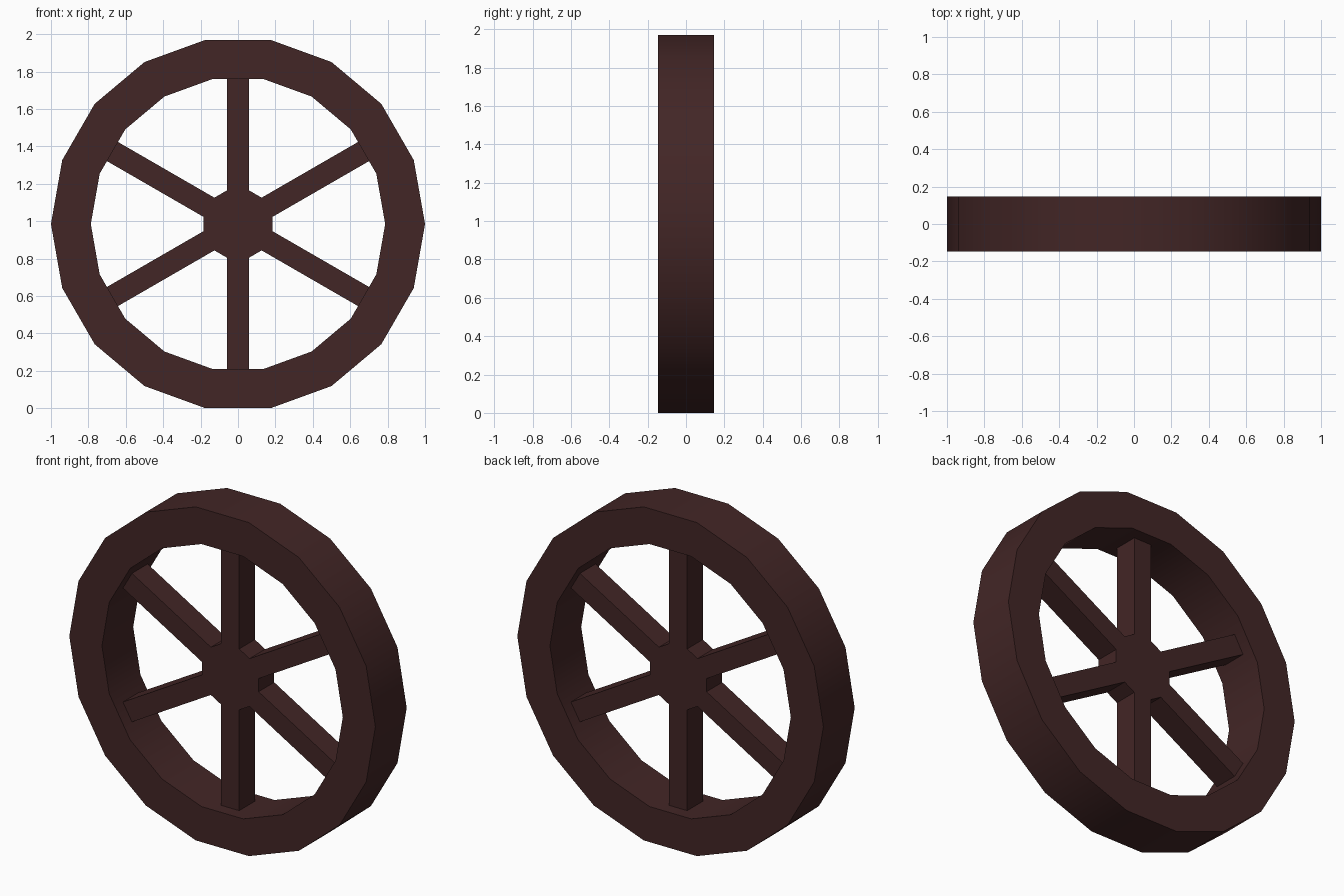
import bpy
import bmesh
from math import cos, sin, radians, pi
from mathutils import Matrix

cube = bpy.data.objects.get("Cube")
if cube:
    bpy.data.objects.remove(cube, do_unlink=True)

CENTRE_Z = sin(radians(80))   # an 18-sided rim of radius 1 resting on a flat
RIM_SIDES = 18
RIM_INNER = 0.787
RIM_HALF_DEPTH = 0.146
HUB_RADIUS = 0.214
SPOKE_WIDTH = 0.118
SPOKE_DEPTH = 0.146
SPOKE_START, SPOKE_END = 0.17, 0.78

wood = bpy.data.materials.new("dark brown wood")
wood.use_nodes = True
colour = (0.055, 0.019, 0.019, 1)
wood.diffuse_color = colour
bsdf = wood.node_tree.nodes["Principled BSDF"]
bsdf.inputs["Base Color"].default_value = colour
bsdf.inputs["Roughness"].default_value = 0.8


def add_part(name, bm):
    """Turn a bmesh into a named object at the wheel centre."""
    bmesh.ops.recalc_face_normals(bm, faces=bm.faces)
    mesh = bpy.data.meshes.new(name)
    bm.to_mesh(mesh)
    bm.free()
    mesh.materials.append(wood)
    obj = bpy.data.objects.new(name, mesh)
    obj.location.z = CENTRE_Z
    bpy.context.collection.objects.link(obj)
    return obj


def ring(bm, radius, y, sides):
    step = 2 * pi / sides
    return [bm.verts.new((radius * cos(i * step), y, radius * sin(i * step)))
            for i in range(sides)]


# Rim: a rectangular section carried round the wheel
bm = bmesh.new()
loops = [ring(bm, r, y, RIM_SIDES) for r, y in (
    (1, -RIM_HALF_DEPTH), (1, RIM_HALF_DEPTH),
    (RIM_INNER, RIM_HALF_DEPTH), (RIM_INNER, -RIM_HALF_DEPTH))]
for k, a in enumerate(loops):
    b = loops[(k + 1) % len(loops)]
    for i in range(RIM_SIDES):
        j = (i + 1) % RIM_SIDES
        bm.faces.new((a[i], a[j], b[j], b[i]))
rim = add_part("rim", bm)
bpy.ops.object.select_all(action="DESELECT")
rim.select_set(True)
bpy.context.view_layer.objects.active = rim
bpy.ops.object.shade_smooth_by_angle(angle=radians(30))

# Hub: a hexagonal block with its corners at the spokes
bm = bmesh.new()
bmesh.ops.create_cone(
    bm, cap_ends=True, segments=6, radius1=HUB_RADIUS, radius2=HUB_RADIUS,
    depth=SPOKE_DEPTH, matrix=Matrix.Rotation(pi / 2, 4, "X"))
# Make sure a corner points straight up
if not any(v.co.z > HUB_RADIUS * 0.99 for v in bm.verts):
    bmesh.ops.rotate(bm, verts=bm.verts, matrix=Matrix.Rotation(pi / 6, 3, "Y"))
add_part("hub", bm)

# Spokes: six square bars from the hub to the rim
for n in range(6):
    bm = bmesh.new()
    length = SPOKE_END - SPOKE_START
    shape = (Matrix.Rotation(n * pi / 3, 4, "Y")
             @ Matrix.Translation((0, 0, SPOKE_START + length / 2))
             @ Matrix.Diagonal((SPOKE_WIDTH, SPOKE_DEPTH, length, 1)))
    bmesh.ops.create_cube(bm, size=1, matrix=shape)
    add_part(f"spoke_{n + 1}", bm)
